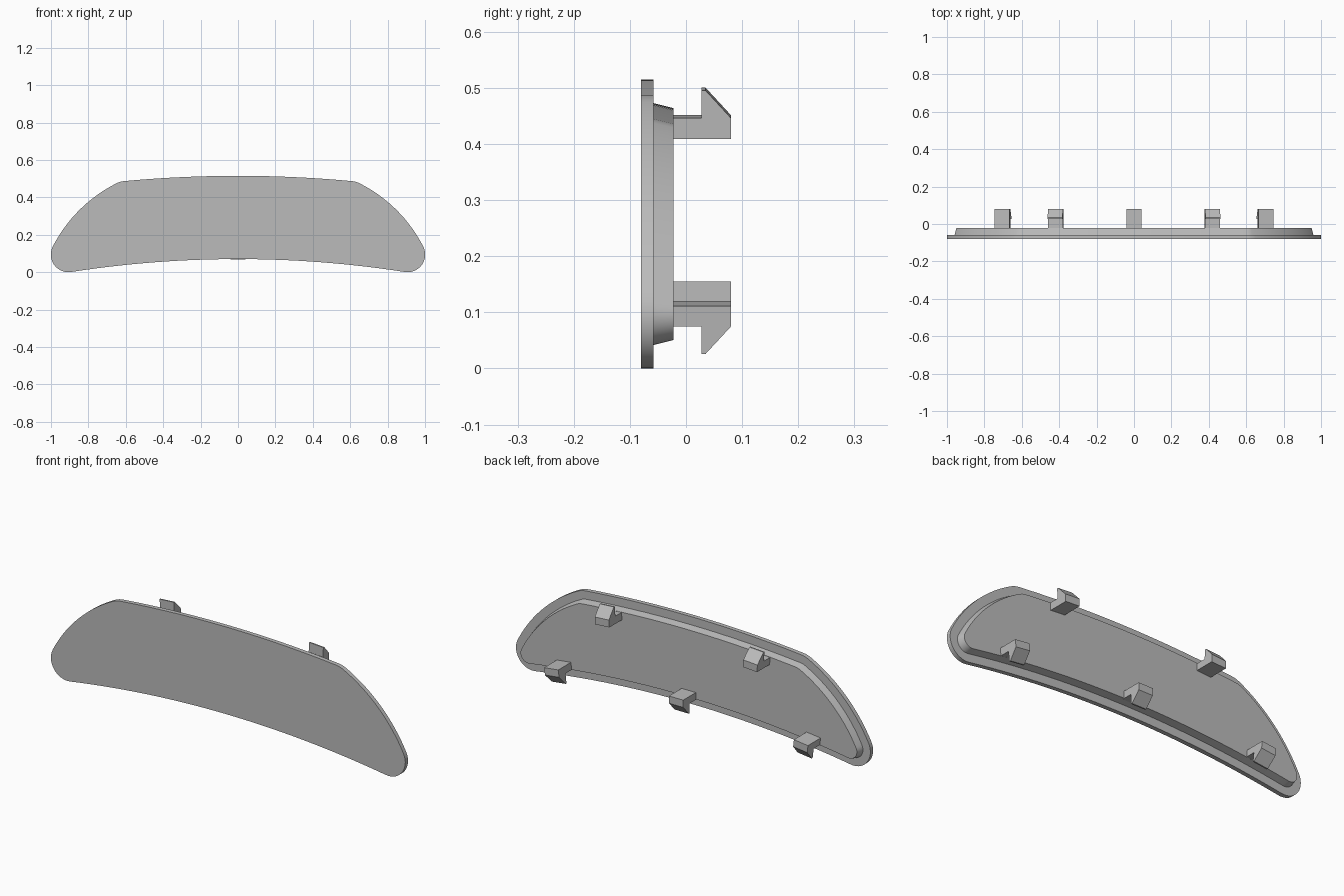
import bpy, bmesh, math
from mathutils import Vector, Matrix

cube = bpy.data.objects.get("Cube")
if cube:
    bpy.data.objects.remove(cube, do_unlink=True)

grey = bpy.data.materials.new("plain_grey")
grey.use_nodes = True
colour = (0.5, 0.5, 0.5, 1)
grey.diffuse_color = colour
grey.node_tree.nodes["Principled BSDF"].inputs["Base Color"].default_value = colour


def make_object(name, bm):
    bmesh.ops.recalc_face_normals(bm, faces=bm.faces[:])
    mesh = bpy.data.meshes.new(name)
    bm.to_mesh(mesh)
    bm.free()
    mesh.materials.append(grey)
    obj = bpy.data.objects.new(name, mesh)
    bpy.context.collection.objects.link(obj)
    return obj


def arc(p, q, bulge, steps):
    """Circular arc from p towards q (q left out), bulging to the right of travel."""
    p, q = Vector(p), Vector(q)
    chord = q - p
    side = Vector((chord.y, -chord.x)).normalized()
    half = 2 * math.atan(2 * bulge / chord.length)
    radius = chord.length / 2 / math.sin(half)
    centre = (p + q) / 2 + side * (bulge - radius)
    start = p - centre
    return [centre + Matrix.Rotation(2 * half * i / steps, 2) @ start for i in range(steps)]


# Outline in x and z: lower edge, rounded end, side, upper corner, top edge
low, end, side, top = (0.892, 0.001), (0.99, 0.138), (0.65, 0.475), (0.605, 0.487)
right_end = (arc(low, end, 0.052, 14) + arc(end, side, 0.038, 16)
             + arc(side, top, 0.0022, 6) + [Vector(top)])
left_end = [Vector((-p.x, p.y)) for p in reversed(right_end)]
outline = (arc((-low[0], low[1]), low, -0.069, 40) + right_end
           + arc(top, (-top[0], top[1]), 0.028, 30)[1:] + left_end[:-1])


def inset(points, distance):
    result = []
    for i, p in enumerate(points):
        a = (p - points[i - 1]).normalized()
        b = (points[(i + 1) % len(points)] - p).normalized()
        t = (a + b).normalized()
        result.append(p + Vector((-t.y, t.x)) * distance)
    return result


# Thin face plate with a tapered raised panel on its back
bm = bmesh.new()
rings = []
for distance, y in [(0, -0.08), (0, -0.058), (0.042, -0.058), (0.051, -0.022)]:
    rings.append([bm.verts.new((p.x, y, p.y)) for p in inset(outline, distance)])
for r, s in zip(rings, rings[1:]):
    for i in range(len(r)):
        j = (i + 1) % len(r)
        bm.faces.new((r[i], r[j], s[j], s[i]))
bm.faces.new(rings[0])
bm.faces.new(rings[-1])
plate = make_object("cover_plate", bm)
bpy.context.view_layer.objects.active = plate
plate.select_set(True)
bpy.ops.object.shade_smooth_by_angle(angle=math.radians(30))
plate.select_set(False)


# Hooked snap clips: y and height, measured from the inner face of the arm
HOOK = [(-0.03, 0), (0.08, 0), (0.08, 0.037), (0.035, 0.086),
        (0.028, 0.086), (0.028, 0.037), (-0.03, 0.037)]


def clip(name, x, z, direction, slope):
    bm = bmesh.new()
    turn = Matrix.Rotation(math.atan(slope), 2)
    sides = []
    for dx in (-0.04, 0.04):
        ring = []
        for y, h in HOOK:
            v = turn @ Vector((dx, h * direction))
            ring.append(bm.verts.new((x + v.x, y, z + v.y)))
        sides.append(ring)
        bm.faces.new(ring)
    a, b = sides
    for i in range(len(a)):
        bm.faces.new((a[i - 1], a[i], b[i], b[i - 1]))
    make_object(name, bm)


clip("lower_clip_centre", 0, 0.155, -1, 0)
for label, s in (("left", 1), ("right", -1)):
    clip("lower_clip_" + label, s * 0.705, 0.116, -1, -0.115 * s)
    clip("upper_clip_" + label, s * 0.417, 0.412, 1, -0.065 * s)
